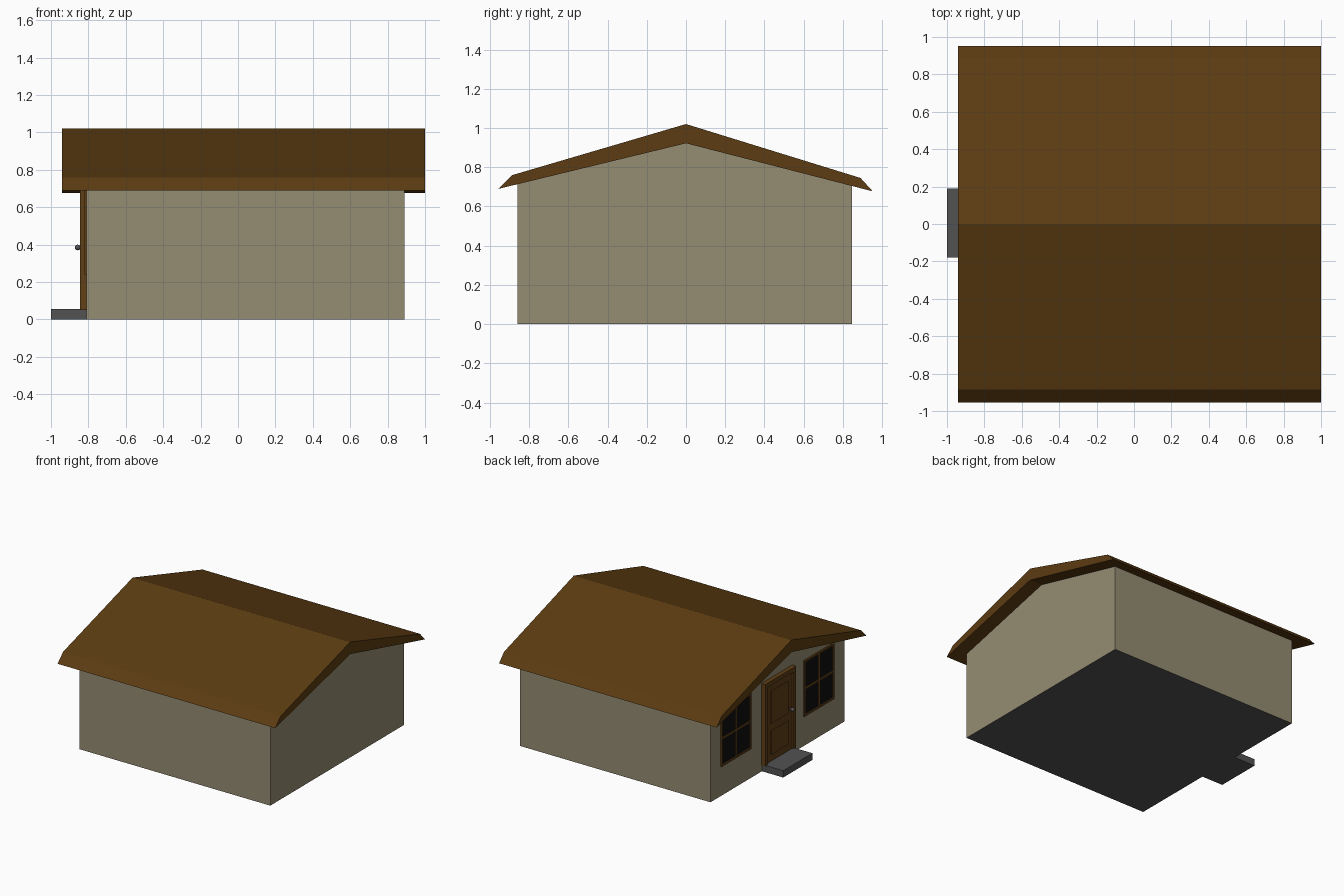
import bpy, bmesh, math
from mathutils import Matrix

if "Cube" in bpy.data.objects:
    bpy.data.objects.remove(bpy.data.objects["Cube"])


def material(name, rgb):
    m = bpy.data.materials.new(name)
    m.diffuse_color = (*rgb, 1)
    m.use_nodes = True
    m.node_tree.nodes["Principled BSDF"].inputs["Base Color"].default_value = m.diffuse_color
    return m


WALL = material("beige wall", (0.300, 0.262, 0.170))
ROOF = material("brown roof", (0.107, 0.045, 0.006))
WOOD = material("door wood", (0.115, 0.050, 0.008))
STONE = material("grey stone", (0.085, 0.085, 0.085))
GLASS = material("black glass", (0.004, 0.004, 0.005))
METAL = material("knob metal", (0.09, 0.09, 0.10))


def finish(name, bm, *mats):
    bmesh.ops.recalc_face_normals(bm, faces=bm.faces)
    me = bpy.data.meshes.new(name)
    bm.to_mesh(me)
    bm.free()
    for m in mats:
        me.materials.append(m)
    ob = bpy.data.objects.new(name, me)
    bpy.context.collection.objects.link(ob)
    return ob


def add_box(bm, x0, x1, y0, y1, z0, z1):
    mat = Matrix.Translation(((x0 + x1) / 2, (y0 + y1) / 2, (z0 + z1) / 2)) @ \
        Matrix.Diagonal((x1 - x0, y1 - y0, z1 - z0, 1))
    bmesh.ops.create_cube(bm, size=1, matrix=mat)


def boxes(name, mat, *dims):
    bm = bmesh.new()
    for d in dims:
        add_box(bm, *d)
    return finish(name, bm, mat)


def prism(name, profile, x0, x1, *mats):
    """Extrude a (y, z) profile along x."""
    bm = bmesh.new()
    f = bm.faces.new([bm.verts.new((x0, y, z)) for y, z in profile])
    ext = bmesh.ops.extrude_face_region(bm, geom=[f])["geom"]
    bmesh.ops.translate(bm, vec=(x1 - x0, 0, 0),
                        verts=[v for v in ext if isinstance(v, bmesh.types.BMVert)])
    return finish(name, bm, *mats)


# House body, with a grey underside
body = prism("house_walls", [(-0.86, 0), (0.845, 0), (0.845, 0.715), (0, 0.93), (-0.86, 0.72)],
             -0.81, 0.89, WALL, STONE)
for p in body.data.polygons:
    if p.normal.z < -0.9:
        p.material_index = 1

# Roof slabs, thick with slanted eaves
prism("roof_front", [(0, 1.02), (-0.885, 0.76), (-0.955, 0.69), (0, 0.922)], -0.94, 1.0, ROOF)
prism("roof_back", [(0, 1.02), (0.89, 0.745), (0.952, 0.677), (0, 0.922)], -0.94, 1.0, ROOF)

# Door step
boxes("door_step", STONE, (-1.0, -0.80, -0.18, 0.19, 0, 0.055))

# Door frame, leaf and raised panels
boxes("door_frame", WOOD,
      (-0.845, -0.80, -0.197, -0.162, 0.05, 0.71),
      (-0.845, -0.80, 0.162, 0.197, 0.05, 0.71),
      (-0.845, -0.80, -0.162, 0.162, 0.675, 0.71))
boxes("door_leaf", WOOD, (-0.832, -0.80, -0.162, 0.162, 0.05, 0.675))
boxes("door_panels", WOOD,
      (-0.838, -0.83, -0.11, 0.11, 0.11, 0.30),
      (-0.838, -0.83, -0.11, 0.11, 0.36, 0.62))

# Door knob
bm = bmesh.new()
bmesh.ops.create_uvsphere(bm, u_segments=16, v_segments=10, radius=0.015,
                          matrix=Matrix.Translation((-0.857, -0.135, 0.385)))
bmesh.ops.create_cone(bm, cap_ends=True, segments=12, radius1=0.007, radius2=0.007, depth=0.03,
                      matrix=Matrix.Translation((-0.84, -0.135, 0.385)) @ Matrix.Rotation(math.pi / 2, 4, 'Y'))
knob = finish("door_knob", bm, METAL)
for p in knob.data.polygons:
    p.use_smooth = len(p.vertices) < 5

# Four-pane windows on both sides of the door
for side, c in (("left", 0.527), ("right", -0.527)):
    h, t, z0, z1 = 0.19, 0.016, 0.24, 0.69
    zm = (z0 + z1) / 2
    boxes(side + "_window_glass", GLASS, (-0.815, -0.80, c - h + t, c + h - t, z0 + t, z1 - t))
    boxes(side + "_window_frame", WOOD,
          (-0.822, -0.80, c - h, c - h + t, z0, z1),
          (-0.822, -0.80, c + h - t, c + h, z0, z1),
          (-0.822, -0.80, c - h + t, c + h - t, z0, z0 + t),
          (-0.822, -0.80, c - h + t, c + h - t, z1 - t, z1),
          (-0.820, -0.80, c - t / 2, c + t / 2, z0 + t, z1 - t),
          (-0.819, -0.80, c - h + t, c + h - t, zm - t / 2, zm + t / 2))
